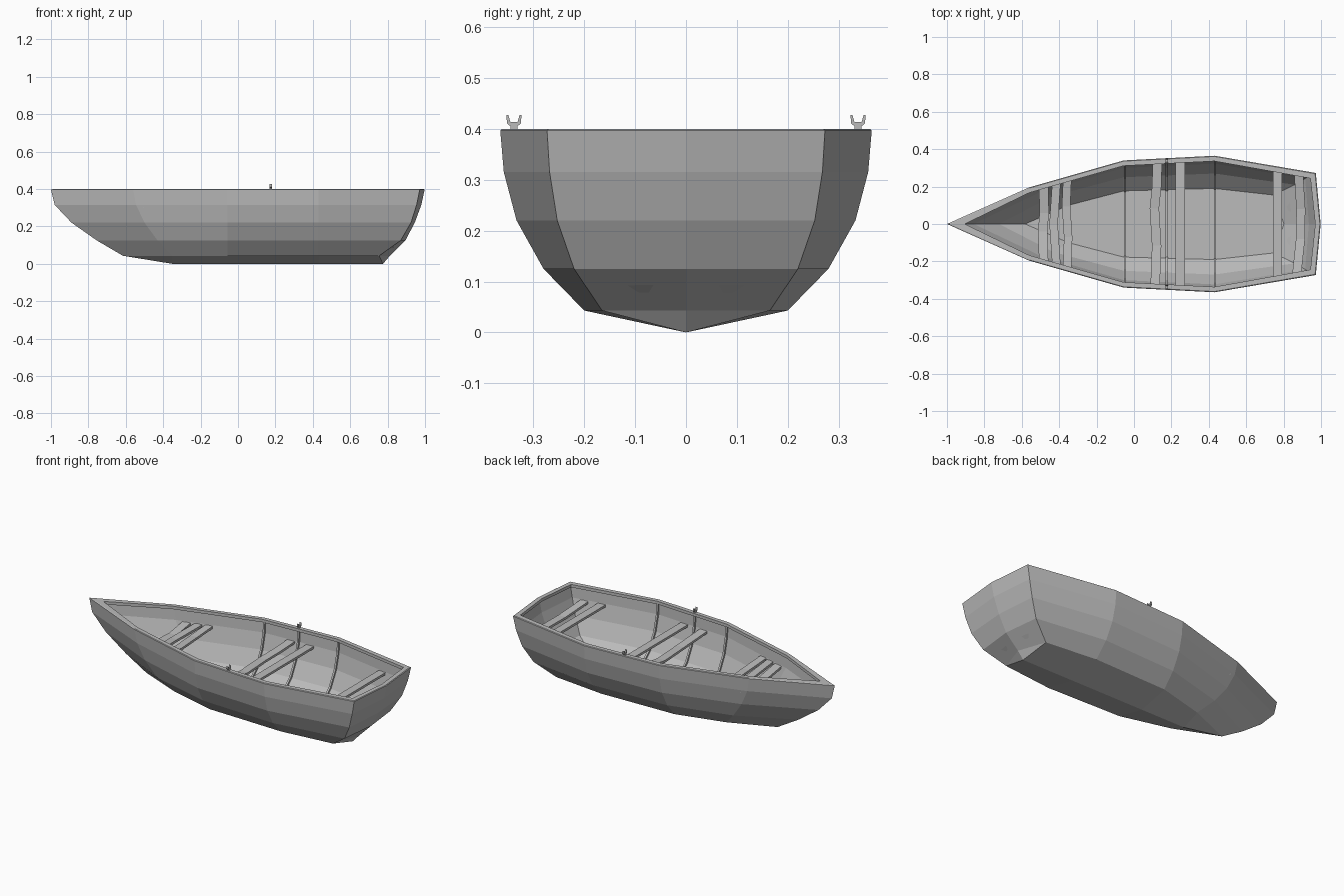
import bpy
import bmesh

cube = bpy.data.objects.get("Cube")
if cube:
    bpy.data.objects.remove(cube, do_unlink=True)

grey = bpy.data.materials.new("weathered_grey")
grey.use_nodes = True
grey.diffuse_color = (0.5, 0.5, 0.5, 1)
bsdf = next(n for n in grey.node_tree.nodes if n.type == "BSDF_PRINCIPLED")
bsdf.inputs["Base Color"].default_value = (0.5, 0.5, 0.5, 1)
bsdf.inputs["Roughness"].default_value = 0.8


def finish(name, bm):
    """Weld, orient and link a mesh."""
    bmesh.ops.remove_doubles(bm, verts=bm.verts, dist=0.0002)
    bmesh.ops.recalc_face_normals(bm, faces=bm.faces)
    mesh = bpy.data.meshes.new(name)
    bm.to_mesh(mesh)
    bm.free()
    mesh.materials.append(grey)
    obj = bpy.data.objects.new(name, mesh)
    bpy.context.scene.collection.objects.link(obj)
    return obj


def loft(name, rings, caps=True):
    """Skin closed rings of equal length."""
    bm = bmesh.new()
    rows = [[bm.verts.new(p) for p in ring] for ring in rings]
    n = len(rows[0])
    for a, b in zip(rows, rows[1:]):
        for i in range(n):
            j = (i + 1) % n
            bm.faces.new((a[i], a[j], b[j], b[i]))
    if caps:
        bm.faces.new(rows[0])
        bm.faces.new(rows[-1][::-1])
    return finish(name, bm)


# Hull lines, from keel to gunwale
Z = [0, 0.043, 0.125, 0.22, 0.315, 0.397]
BOW_X = [-0.615, -0.615, -0.755, -0.89, -0.98, -1.0]
FORE_X = [-0.35, -0.35, -0.43, -0.5, -0.545, -0.56]
FORE_Y = [0, 0.11, 0.16, 0.18, 0.19, 0.196]
MID_X, AFT_X = -0.055, 0.43
MID_Y = [0, 0.187, 0.26, 0.31, 0.333, 0.34]
AFT_Y = [0, 0.2, 0.28, 0.333, 0.358, 0.365]
EDGE_X = [0.775, 0.755, 0.87, 0.925, 0.955, 0.972]
EDGE_Y = [0, 0.165, 0.22, 0.253, 0.268, 0.273]
STERN_X = [0.775, 0.812, 0.895, 0.945, 0.98, 0.998]


def row(k, inset=0.0, z=None):
    """Half a waterline from bow to stern at level k, moved inward by inset."""
    z = Z[k] if z is None else z
    y = lambda v: max(v - inset, 0)
    return [(BOW_X[k] + 3.3 * inset, 0, z),
            (FORE_X[k], y(FORE_Y[k]), z),
            (MID_X, y(MID_Y[k]), z),
            (AFT_X, y(AFT_Y[k]), z),
            (EDGE_X[k] - inset, y(EDGE_Y[k]), z),
            (STERN_X[k] - inset, 0, z)]


SKIN = 0.01
FLOOR = 0.053
rows = [row(k) for k in range(6)]
rows[0][0] = (BOW_X[1], 0, Z[1])
# Gunwale and its inner lip
rows += [row(5, 0.004, 0.4), row(5, 0.029, 0.4), row(5, 0.029, 0.382), row(5, 0.014, 0.382)]
# Inner skin and flat floor
rows += [row(k, SKIN) for k in (4, 3, 2)] + [row(1, SKIN, FLOOR)]
rows.append([(x, 0, z) for x, y, z in rows[-1]])
rows[-1][4] = rows[-1][5]

bm = bmesh.new()
for side in (1, -1):
    grid = [[bm.verts.new((x, side * y, z)) for x, y, z in r] for r in rows]
    for a, b in zip(grid, grid[1:]):
        for i in range(5):
            bm.faces.new((a[i], a[i + 1], b[i + 1], b[i]))
finish("hull", bm)


# Ribs that follow the inner skin
def rib(name, x, width=0.011):
    t = (x - MID_X) / (AFT_X - MID_X)
    half = [(MID_Y[k] + (AFT_Y[k] - MID_Y[k]) * t - SKIN, max(Z[k], FLOOR))
            for k in (5, 4, 3, 2, 1)]
    half[0] = (half[0][0], 0.385)
    path = half + [(-y, z) for y, z in reversed(half)]
    rings = []
    for y, z in path:
        iy, iz = y * 0.965, 0.385 + (z - 0.385) * 0.965
        rings.append([(x - width / 2, y, z), (x + width / 2, y, z),
                      (x + width / 2, iy, iz), (x - width / 2, iy, iz)])
    loft(name, rings)


for name, x in (("fore_rib", -0.048), ("middle_rib", 0.175), ("aft_rib", 0.432)):
    rib(name, x)


# Seat planks, some of them warped
def half_width(x):
    pts = [(p[0], p[1]) for p in row(4, SKIN)]
    for (x0, y0), (x1, y1) in zip(pts, pts[1:]):
        if x0 <= x <= x1:
            return y0 + (y1 - y0) * (x - x0) / (x1 - x0)
    return pts[-2][1]


def plank(name, x, width, bends=((-1, 0, 0), (1, 0, 0)), z=0.312, thick=0.014):
    rings = []
    for t, dx, dz in bends:
        a, b = x + dx - width / 2, x + dx + width / 2
        y, top = t * half_width(x), z + dz
        rings.append([(a, y, top), (b, y, top), (b, y, top - thick), (a, y, top - thick)])
    loft(name, rings)


plank("bow_seat_front", -0.483, 0.05, ((-1, 0, 0), (-0.2, -0.005, -0.02), (0.3, 0.003, -0.02), (1, 0, 0)))
plank("bow_seat_middle", -0.42, 0.045, ((-1, 0.005, 0), (0, -0.01, -0.01), (1, 0.005, 0)))
plank("bow_seat_rear", -0.357, 0.045, ((-1, 0, 0), (-0.3, 0.005, -0.015), (0.4, -0.006, -0.015), (1, 0, 0)))
plank("middle_seat_front", 0.113, 0.05, ((-1, 0, 0), (-0.35, 0.008, -0.02), (0.25, -0.004, -0.02),
                                         (0.6, 0.008, -0.01), (1, 0.012, 0)))
plank("middle_seat_rear", 0.248, 0.05)
plank("stern_seat_front", 0.767, 0.048)
plank("stern_seat_rear", 0.878, 0.048, ((-1, -0.008, 0), (-0.3, 0.012, -0.028), (0.3, 0.014, -0.028), (1, 0.002, 0)))


# Oarlocks: a forked profile on each gunwale
FORK = [(0.007, 0.395), (0.007, 0.405), (0.014, 0.411), (0.0145, 0.427), (0.011, 0.427), (0.007, 0.413)]
for side, name in ((1, "left_oarlock"), (-1, "right_oarlock")):
    outline = FORK + [(-y, z) for y, z in reversed(FORK)]
    loft(name, [[(x, side * 0.338 + y, z) for y, z in outline] for x in (0.169, 0.181)])
